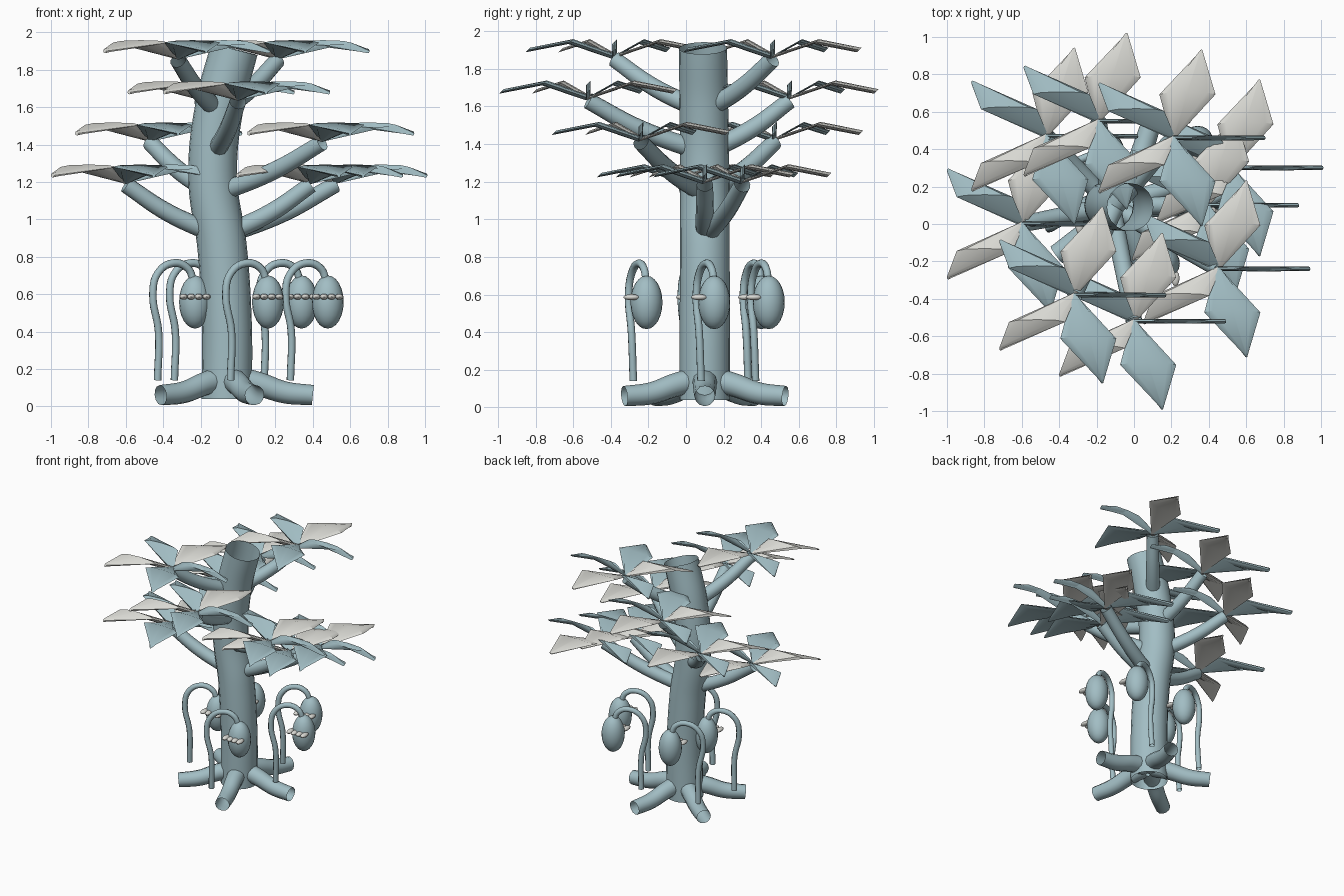
import bpy, bmesh
from math import sin, cos, radians, tau
from mathutils import Vector, Matrix

cube = bpy.data.objects.get("Cube")
if cube:
    bpy.data.objects.remove(cube)


def material(name, rgb):
    m = bpy.data.materials.new(name)
    m.use_nodes = True
    m.diffuse_color = (*rgb, 1)
    m.node_tree.nodes["Principled BSDF"].inputs["Base Color"].default_value = (*rgb, 1)
    return m


BLUE = material("blue_grey", (0.36, 0.51, 0.55))
WHITE = material("warm_white", (0.70, 0.70, 0.66))


def add_object(name, mesh, *mats):
    ob = bpy.data.objects.new(name, mesh)
    bpy.context.collection.objects.link(ob)
    for m in mats:
        mesh.materials.append(m)
    return ob


def from_bmesh(name, bm, *mats):
    bmesh.ops.recalc_face_normals(bm, faces=bm.faces)
    mesh = bpy.data.meshes.new(name)
    bm.to_mesh(mesh)
    bm.free()
    ob = add_object(name, mesh, *mats)
    bpy.ops.object.select_all(action="DESELECT")
    ob.select_set(True)
    bpy.context.view_layer.objects.active = ob
    bpy.ops.object.shade_smooth_by_angle(angle=radians(40))
    return ob


def tube(name, points, r0, r1, steps=8, sides=4):
    """Open-ended smooth tube through the points."""
    cu = bpy.data.curves.new(name, "CURVE")
    cu.dimensions = "3D"
    cu.bevel_depth = 1
    cu.bevel_resolution = sides
    cu.resolution_u = steps
    sp = cu.splines.new("BEZIER")
    sp.bezier_points.add(len(points) - 1)
    for i, (bp, p) in enumerate(zip(sp.bezier_points, points)):
        bp.co = p
        bp.handle_left_type = bp.handle_right_type = "AUTO"
        bp.radius = r0 + (r1 - r0) * i / (len(points) - 1)
    tmp = bpy.data.objects.new("tmp", cu)
    bpy.context.collection.objects.link(tmp)
    dg = bpy.context.evaluated_depsgraph_get()
    mesh = bpy.data.meshes.new_from_object(tmp.evaluated_get(dg))
    bpy.data.objects.remove(tmp)
    mesh.materials.clear()
    mesh.name = name
    return add_object(name, mesh, BLUE)


def ellipsoid(bm, centre, size, u=20, v=12):
    mat = Matrix.Translation(centre) @ Matrix.Diagonal((*size, 1))
    bmesh.ops.create_uvsphere(bm, u_segments=u, v_segments=v, radius=1, matrix=mat)


# Trunk
TRUNK = [Vector(p) for p in ((-0.06, 0.1, 0.04), (-0.06, 0.1, 0.45), (-0.085, 0.1, 0.85),
                             (-0.135, 0.1, 1.22), (-0.10, 0.095, 1.6), (-0.02, 0.09, 1.91))]
tube("trunk", TRUNK, 0.135, 0.128, 10, 8)


def trunk_at(z):
    for a, b in zip(TRUNK, TRUNK[1:]):
        if z <= b.z:
            return a.lerp(b, (z - a.z) / (b.z - a.z))
    return TRUNK[-1]


# Roots
for k in range(5):
    d = Vector((cos(tau * k / 5), sin(tau * k / 5), 0))
    base = Vector((-0.05, 0.1, 0))
    path = [base + d * r + Vector((0, 0, z))
            for r, z in ((0.03, 0.15), (0.16, 0.12), (0.3, 0.075), (0.45, 0.06))]
    tube(f"root_{k + 1}", path, 0.068, 0.054)


def whorl(name, centre):
    """Five petals, all widened along x; two of them are white."""
    bm = bmesh.new()
    sides = 8
    for k in range(5):
        d = Vector((cos(tau * k / 5), sin(tau * k / 5), 0))
        rings = []
        for reach, width, thick, z in ((0, 0.012, 0.012, 0), (0.245, 0.15, 0.013, 0.08),
                                       (0.485, 0.008, 0.012, 0.035)):
            c = centre + d * reach + Vector((0, 0, z))
            ring = []
            for i in range(sides):
                a = tau * i / sides
                ring.append(bm.verts.new(c + Vector((width * cos(a), thick * sin(a), thick * sin(a)))))
            rings.append(ring)
        faces = [bm.faces.new(rings[0]), bm.faces.new(rings[-1])]
        for lo, hi in zip(rings, rings[1:]):
            for i in range(sides):
                j = (i + 1) % sides
                faces.append(bm.faces.new((lo[i], lo[j], hi[j], hi[i])))
        for f in faces:
            f.material_index = 1 if k in (1, 3) else 0
    from_bmesh(name, bm, BLUE, WHITE)


# Branches, each carrying a whorl of petals
TIPS = ((-0.6, 0.0, 1.2), (0.52, 0.3, 1.2), (0.39, 0.1, 1.2),
        (-0.47, 0.47, 1.425), (0.45, -0.24, 1.425),
        (-0.19, 0.55, 1.645), (0.0, -0.52, 1.645),
        (-0.32, -0.38, 1.865), (0.21, 0.46, 1.865))
for n, tip in enumerate(TIPS, 1):
    end = Vector(tip)
    start = trunk_at(end.z - 0.29)
    mid = start.lerp(end, 0.55) - Vector((0, 0, 0.035))
    tube(f"branch_{n}", [start, mid, end - Vector((0, 0, 0.015))], 0.052, 0.044)
    whorl(f"petal_whorl_{n}", end)

# Hanging pods on arched stems
STEM = ((0, 0, 0.14), (0.005, -0.01, 0.4), (-0.025, -0.025, 0.6), (0.0, -0.01, 0.71),
        (0.08, 0.025, 0.765), (0.16, 0.055, 0.74), (0.195, 0.07, 0.66))
FEET = ((0.28, 0.08), (0.14, 0.37), (-0.34, 0.33), (-0.43, 0.0), (-0.04, -0.28))
for n, foot in enumerate(FEET, 1):
    base = Vector((*foot, 0))
    tube(f"stem_{n}", [base + Vector(p) for p in STEM], 0.021, 0.021, 6, 2)
    pod = base + Vector((0.2, 0.07, 0.558))
    bm = bmesh.new()
    ellipsoid(bm, pod, (0.085, 0.085, 0.142))
    from_bmesh(f"pod_{n}", bm, BLUE)
    # Row of teeth on the front of the pod
    bm = bmesh.new()
    for i in range(4):
        x = (i - 1.5) * 0.041
        ellipsoid(bm, pod + Vector((x, -0.08, 0.028)), (0.022, 0.043, 0.016), 12, 8)
    from_bmesh(f"teeth_{n}", bm, WHITE)
